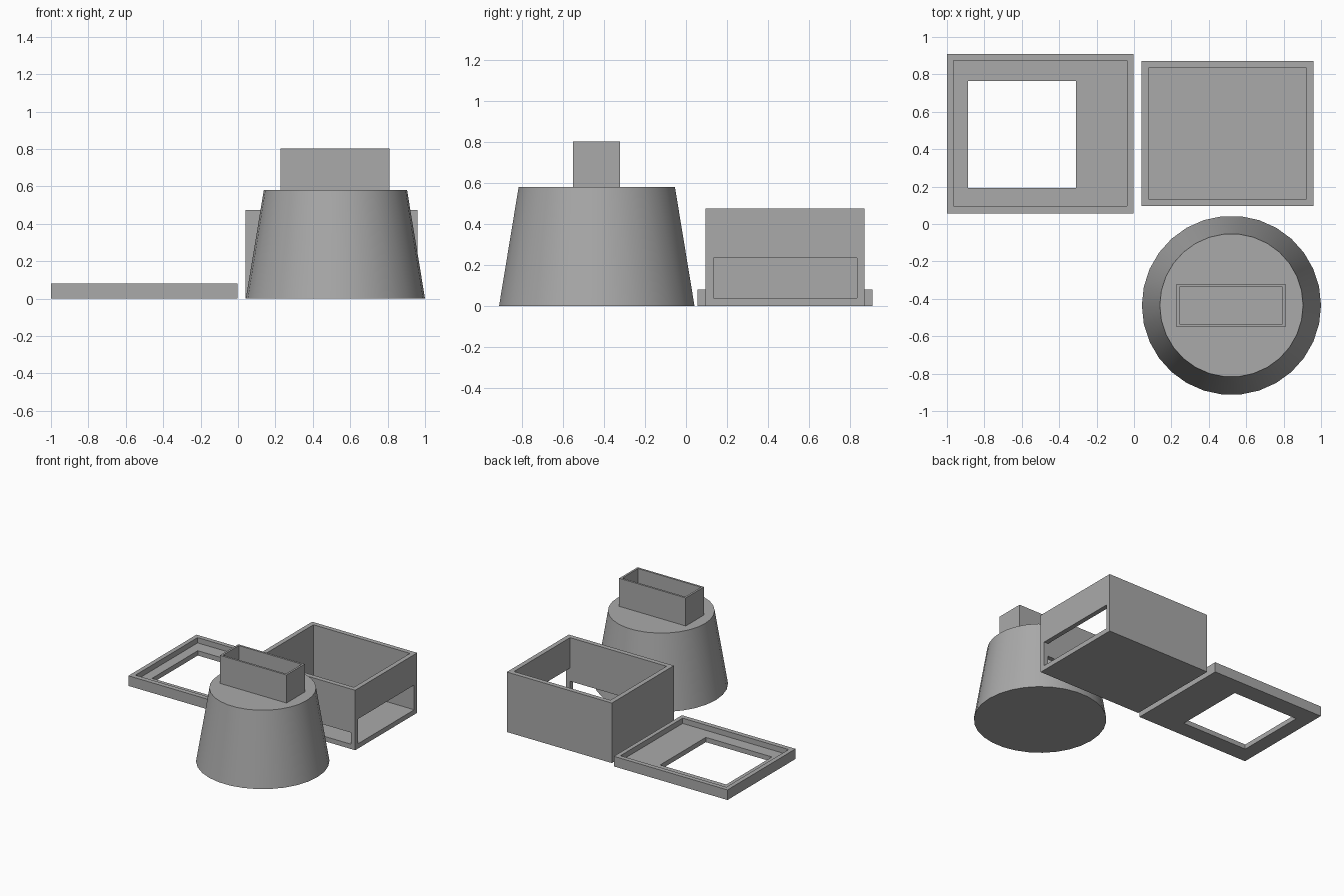
import bpy
import math

cube = bpy.data.objects.get("Cube")
if cube:
    bpy.data.objects.remove(cube, do_unlink=True)

grey = bpy.data.materials.new("plain grey")
grey.use_nodes = True
colour = (0.4, 0.4, 0.4, 1)
grey.diffuse_color = colour
grey.node_tree.nodes["Principled BSDF"].inputs["Base Color"].default_value = colour


def block(name, x, y, z):
    """Box from (low, high) pairs on each axis."""
    bpy.ops.mesh.primitive_cube_add(size=1)
    ob = bpy.context.object
    ob.name = name
    ob.location = [(a + b) / 2 for a, b in (x, y, z)]
    ob.scale = [b - a for a, b in (x, y, z)]
    bpy.ops.object.transform_apply(location=True, rotation=False, scale=True)
    ob.data.materials.append(grey)
    return ob


def cut(ob, *ranges):
    """Carve a box-shaped opening out of an object."""
    cutter = block("cutter", *ranges)
    cutter.hide_render = True
    mod = ob.modifiers.new("opening", 'BOOLEAN')
    mod.operation = 'DIFFERENCE'
    mod.solver = 'EXACT'
    mod.object = cutter
    bpy.context.view_layer.objects.active = ob
    bpy.ops.object.modifier_apply(modifier=mod.name)
    bpy.data.objects.remove(cutter, do_unlink=True)


# Open box with a wide window in its left wall and a low slot in its front
inner_x, inner_y, floor = (0.077, 0.923), (0.133, 0.834), 0.038
box = block("box", (0.04, 0.96), (0.095, 0.871), (0, 0.475))
cut(box, inner_x, inner_y, (floor, 0.6))
cut(box, (0.8, 1.1), inner_y, (floor, 0.234))
cut(box, inner_x, (0, 0.3), (floor, 0.13))

# Shallow lid tray with a square opening
lid = block("lid", (-1, -0.004), (0.057, 0.909), (0, 0.08))
cut(lid, (-0.965, -0.037), (0.095, 0.873), (0.038, 0.2))
cut(lid, (-0.888, -0.309), (0.193, 0.765), (-0.1, 0.2))

# Tapered round base
bpy.ops.mesh.primitive_cone_add(vertices=30, radius1=0.479, radius2=0.383, depth=0.58,
                                location=(0.521, -0.435, 0.29),
                                rotation=(0, 0, math.pi / 2))
base = bpy.context.object
base.name = "tapered_base"
base.data.materials.append(grey)
bpy.ops.object.shade_smooth_by_angle(angle=math.radians(30))

# Rectangular sleeve on top of the base
sleeve = block("sleeve", (0.227, 0.81), (-0.55, -0.321), (0.58, 0.802))
cut(sleeve, (0.243, 0.794), (-0.534, -0.337), (0.5, 0.9))
